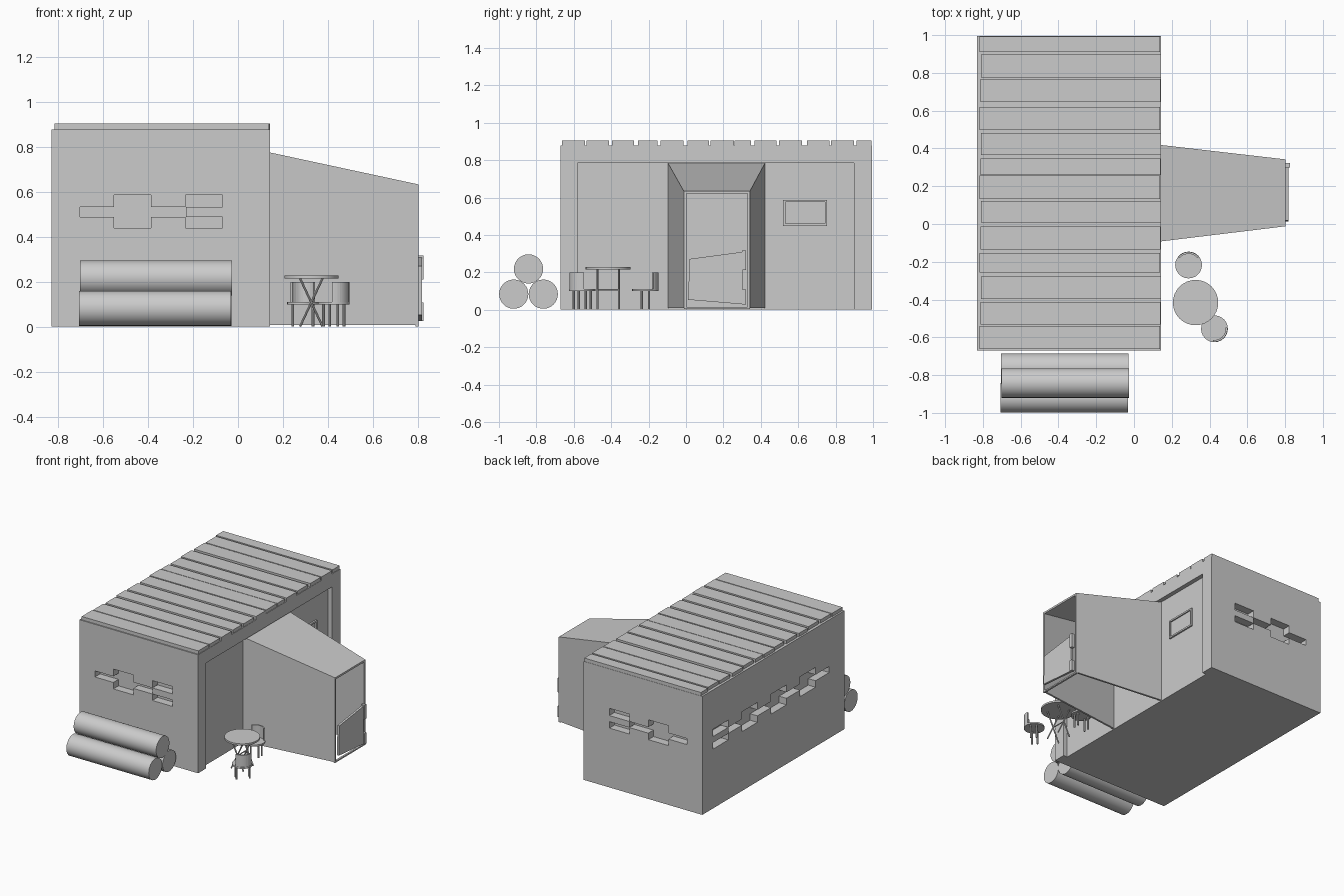
import bpy, bmesh, math
from mathutils import Vector, Matrix

if "Cube" in bpy.data.objects:
    bpy.data.objects.remove(bpy.data.objects["Cube"])

GREY = bpy.data.materials.new("plain grey")
GREY.diffuse_color = (0.6, 0.6, 0.6, 1)
GREY.use_nodes = True
GREY.node_tree.nodes["Principled BSDF"].inputs["Base Color"].default_value = GREY.diffuse_color


def finish(name, bm, smooth=False):
    bmesh.ops.recalc_face_normals(bm, faces=bm.faces)
    me = bpy.data.meshes.new(name)
    bm.to_mesh(me)
    bm.free()
    ob = bpy.data.objects.new(name, me)
    bpy.context.collection.objects.link(ob)
    me.materials.append(GREY)
    if smooth:
        bpy.ops.object.select_all(action='DESELECT')
        ob.select_set(True)
        bpy.context.view_layer.objects.active = ob
        bpy.ops.object.shade_smooth_by_angle(angle=math.radians(35))
    return ob


def box(name, x0, x1, y0, y1, z0, z1):
    bm = bmesh.new()
    bmesh.ops.create_cube(bm, size=1)
    for v in bm.verts:
        v.co = Vector(((x0 + x1) / 2 + v.co.x * (x1 - x0),
                       (y0 + y1) / 2 + v.co.y * (y1 - y0),
                       (z0 + z1) / 2 + v.co.z * (z1 - z0)))
    return finish(name, bm)


def rod(name, a, b, r, n=12):
    a, b = Vector(a), Vector(b)
    bm = bmesh.new()
    bmesh.ops.create_cone(bm, cap_ends=True, segments=n, radius1=r, radius2=r, depth=(b - a).length)
    q = (b - a).to_track_quat('Z', 'Y').to_matrix().to_4x4()
    bm.transform(Matrix.Translation((a + b) / 2) @ q)
    return finish(name, bm, True)


def prism(name, pts, offset):
    """Polygon swept along an offset."""
    bm = bmesh.new()
    f = bm.faces.new([bm.verts.new(p) for p in pts])
    ext = bmesh.ops.extrude_face_region(bm, geom=[f], use_keep_orig=True)
    for v in ext["geom"]:
        if isinstance(v, bmesh.types.BMVert):
            v.co += Vector(offset)
    return finish(name, bm)


# cabin body
body = box("cabin_body", -0.83, 0.11, -0.67, 0.995, 0.003, 0.88)


def carve(*dims):
    cutter = box("cutter", *dims)
    cutter.hide_render = True
    mod = body.modifiers.new("cut", 'BOOLEAN')
    mod.operation, mod.solver, mod.object = 'DIFFERENCE', 'EXACT', cutter
    bpy.context.view_layer.objects.active = body
    bpy.ops.object.modifier_apply(modifier=mod.name)
    bpy.data.objects.remove(cutter)


# stepped window slots: narrow slit plus taller blocks, the last block split in two
D = 0.06
LO, HI, BOT, TOP = 0.49, 0.535, 0.442, 0.589


def slots(place, start, blocks):
    carve(*place(start, blocks[-1][0] + 0.001), LO, HI)
    for a, b in blocks[:-1]:
        carve(*place(a, b), BOT, TOP)
    a, b = blocks[-1]
    carve(*place(a, b), BOT, LO)
    carve(*place(a, b), HI, TOP)


ends = [(-0.552, -0.388), (-0.233, -0.069)]
slots(lambda a, b: (a, b, -0.7, -0.67 + D), -0.703, ends)
slots(lambda a, b: (a, b, 0.995 - D, 1.03), -0.703, ends)
slots(lambda a, b: (-0.86, -0.83 + D, a, b), -0.49,
      [(-0.33, -0.15), (0.01, 0.19), (0.35, 0.53), (0.69, 0.87)])

# posts and beam framing the entrance side
box("front_post", 0.11, 0.142, -0.67, -0.58, 0.003, 0.88)
box("back_post", 0.11, 0.142, 0.897, 0.995, 0.003, 0.88)
box("top_beam", 0.11, 0.142, -0.58, 0.897, 0.784, 0.88)

# roof planks
planks = [(-0.662, -0.54), (-0.533, -0.413), (-0.396, -0.278), (-0.257, -0.153), (-0.135, -0.013),
          (0.007, 0.122), (0.132, 0.256), (0.26, 0.348), (0.366, 0.483), (0.498, 0.62),
          (0.646, 0.768), (0.776, 0.897), (0.911, 0.993)]
for i, (a, b) in enumerate(planks):
    s = 0.004 * ((i * 7) % 3 - 1)
    box("roof_plank", -0.813 + s, 0.14 + s / 2, a, b, 0.88, 0.905)

# small framed window beside the entrance
for y0, y1, z0, z1 in [(0.519, 0.531, 0.449, 0.588), (0.742, 0.754, 0.449, 0.588),
                       (0.531, 0.742, 0.449, 0.461), (0.531, 0.742, 0.576, 0.588)]:
    box("window_frame", 0.105, 0.122, y0, y1, z0, z1)
box("window_pane", 0.105, 0.113, 0.531, 0.742, 0.461, 0.576)

# tapering porch shell, open at the bottom and at the end
bm = bmesh.new()
T = 0.014
rings = []
for x, ya, yb, zt in [(0.11, -0.096, 0.422, 0.784), (0.803, -0.012, 0.342, 0.635)]:
    outer = [(ya, 0.01), (ya, zt), (yb, zt), (yb, 0.01)]
    inner = [(ya + T, 0.01), (ya + T, zt - T), (yb - T, zt - T), (yb - T, 0.01)]
    rings.append([[bm.verts.new((x, y, z)) for y, z in r] for r in (outer, inner)])
(o0, i0), (o1, i1) = rings
for k in range(3):
    for a, b in ((o0, o1), (i0, i1), (o0, i0), (o1, i1)):
        bm.faces.new((a[k], a[k + 1], b[k + 1], b[k]))
for k in (0, 3):
    bm.faces.new((o0[k], o1[k], i1[k], i0[k]))
finish("porch_shell", bm)
box("porch_sill", 0.789, 0.803, -0.012, 0.342, 0.004, 0.014)

# crooked half door with two hinge blocks
prism("half_door", [(0.802, 0.018, 0.272), (0.802, 0.302, 0.31),
                    (0.802, 0.302, 0.03), (0.802, 0.012, 0.054)], (0.016, 0, 0))
for z0, z1 in ((0.212, 0.318), (0.028, 0.11)):
    box("door_hinge", 0.8, 0.826, 0.3, 0.322, z0, z1)

# stacked logs
for y, z, s in ((-0.921, 0.084, 0), (-0.763, 0.084, 0.003), (-0.842, 0.219, 0.005)):
    rod("log", (-0.707 + s, y, z), (-0.032 + s, y, z), 0.078, 32)

# round table on two crossed leg frames
TX, TY = 0.326, -0.416
rod("table_top", (TX, TY, 0.216), (TX, TY, 0.229), 0.12, 32)
for y in (TY - 0.057, TY + 0.057):
    for s in (-1, 1):
        rod("table_leg", (TX - s * 0.05, y, 0.003), (TX + s * 0.05, y, 0.217), 0.005, 8)
rod("table_crossbar", (TX, TY - 0.057, 0.107), (TX, TY + 0.057, 0.107), 0.004, 8)


# chairs with round seats and curved backs
def chair(cx, cy, turn):
    rod("chair_seat", (cx, cy, 0.1), (cx, cy, 0.112), 0.071, 24)
    c, s = math.cos(turn), math.sin(turn)
    for u in (-0.019, 0.019):
        for v in (-0.045, 0.045):
            x, y = cx + u * c - v * s, cy + u * s + v * c
            rod("chair_leg", (x, y, 0.003), (x, y, 0.102), 0.006, 8)
    pts = []
    for r, order in ((0.069, range(11)), (0.059, range(10, -1, -1))):
        for k in order:
            a = turn + math.radians(-52 + 10.4 * k)
            pts.append((cx + r * math.cos(a), cy + r * math.sin(a), 0.11))
    prism("chair_back", pts, (0, 0, 0.09))


chair(0.289, -0.217, math.radians(90))
chair(0.426, -0.555, math.radians(-45))
